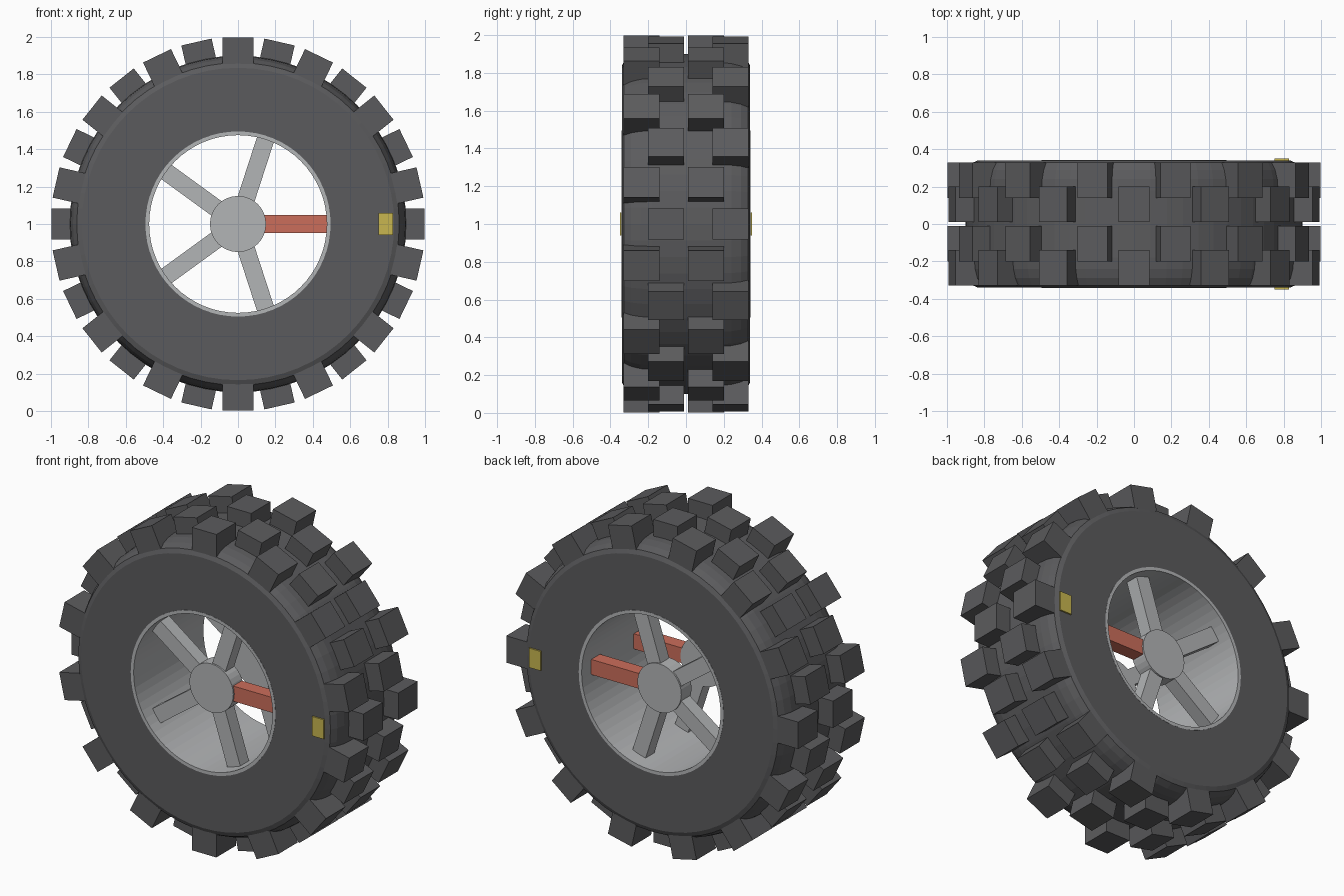
import bpy
import bmesh
from math import cos, sin, pi, radians
from mathutils import Matrix, Vector

cube = bpy.data.objects.get("Cube")
if cube:
    bpy.data.objects.remove(cube, do_unlink=True)

AXLE = Matrix.Translation((0, 0, 1))


def material(name, rgb):
    mat = bpy.data.materials.new(name)
    mat.use_nodes = True
    mat.diffuse_color = (*rgb, 1)
    mat.node_tree.nodes["Principled BSDF"].inputs["Base Color"].default_value = (*rgb, 1)
    return mat


rubber = material("dark rubber", (0.105, 0.105, 0.11))
metal = material("light grey metal", (0.45, 0.46, 0.47))
red = material("faded red", (0.6, 0.155, 0.105))
yellow = material("mustard yellow", (0.58, 0.47, 0.08))


def finish(name, bm, mat):
    bmesh.ops.recalc_face_normals(bm, faces=bm.faces)
    mesh = bpy.data.meshes.new(name)
    bm.to_mesh(mesh)
    bm.free()
    mesh.materials.append(mat)
    obj = bpy.data.objects.new(name, mesh)
    bpy.context.collection.objects.link(obj)
    return obj


def lathe(name, profile, mat, sides):
    """Turn a closed (radius, y) outline around the axle."""
    bm = bmesh.new()
    rings = []
    for i in range(sides):
        a = 2 * pi * i / sides
        rings.append([bm.verts.new((r * cos(a), y, 1 + r * sin(a))) for r, y in profile])
    n = len(profile)
    for i in range(sides):
        a, b = rings[i], rings[(i + 1) % sides]
        for j in range(n):
            k = (j + 1) % n
            bm.faces.new((a[j], a[k], b[k], b[j]))
    return finish(name, bm, mat)


def add_block(bm, low, high, angle=0):
    """Add a box, given at three o'clock, turned around the axle."""
    low, high = Vector(low), Vector(high)
    mat = (AXLE @ Matrix.Rotation(-angle, 4, 'Y')
           @ Matrix.Translation((low + high) / 2)
           @ Matrix.Diagonal((*(high - low), 1)))
    bmesh.ops.create_cube(bm, size=1, matrix=mat)


# Tyre carcass with rounded shoulders
half = [(0.49, 0.34), (0.835, 0.34), (0.862, 0.328), (0.882, 0.29),
        (0.895, 0.24), (0.9, 0.18)]
lathe("tyre", half + [(r, -y) for r, y in reversed(half)], rubber, 64)

# Rim barrel lining the tyre
lathe("rim", [(0.475, -0.341), (0.495, -0.341), (0.495, 0.341), (0.475, 0.341)], metal, 64)

# Staggered tread blocks, two per step
STEPS = 28
bm = bmesh.new()
for i in range(STEPS):
    flip = 1 if i % 2 == 0 else -1
    for y in (-0.105 * flip, 0.235 * flip):
        add_block(bm, (0.855, y - 0.095, -0.083), (0.998, y + 0.095, 0.083),
                  2 * pi * i / STEPS)
finish("tread_blocks", bm, rubber)

# Hub, five spokes and sidewall marker on each side
for side, label in ((-1, "front"), (1, "back")):
    bm = bmesh.new()
    turn = Matrix.Translation((0, side * 0.21, 1)) @ Matrix.Rotation(radians(90), 4, 'X')
    bmesh.ops.create_cone(bm, cap_ends=True, segments=32, radius1=0.15, radius2=0.15,
                          depth=0.1, matrix=turn)
    finish(label + "_hub", bm, metal)

    y0, y1 = sorted((side * 0.165, side * 0.25))
    for i in range(5):
        bm = bmesh.new()
        add_block(bm, (0.1, y0, -0.047), (0.478, y1, 0.047), radians(72 * i))
        finish(f"{label}_spoke_{i + 1}", bm, metal if i else red)

    y0, y1 = sorted((side * 0.3405, side * 0.35))
    bm = bmesh.new()
    add_block(bm, (0.75, y0, -0.06), (0.83, y1, 0.06))
    finish(label + "_marker", bm, yellow)
